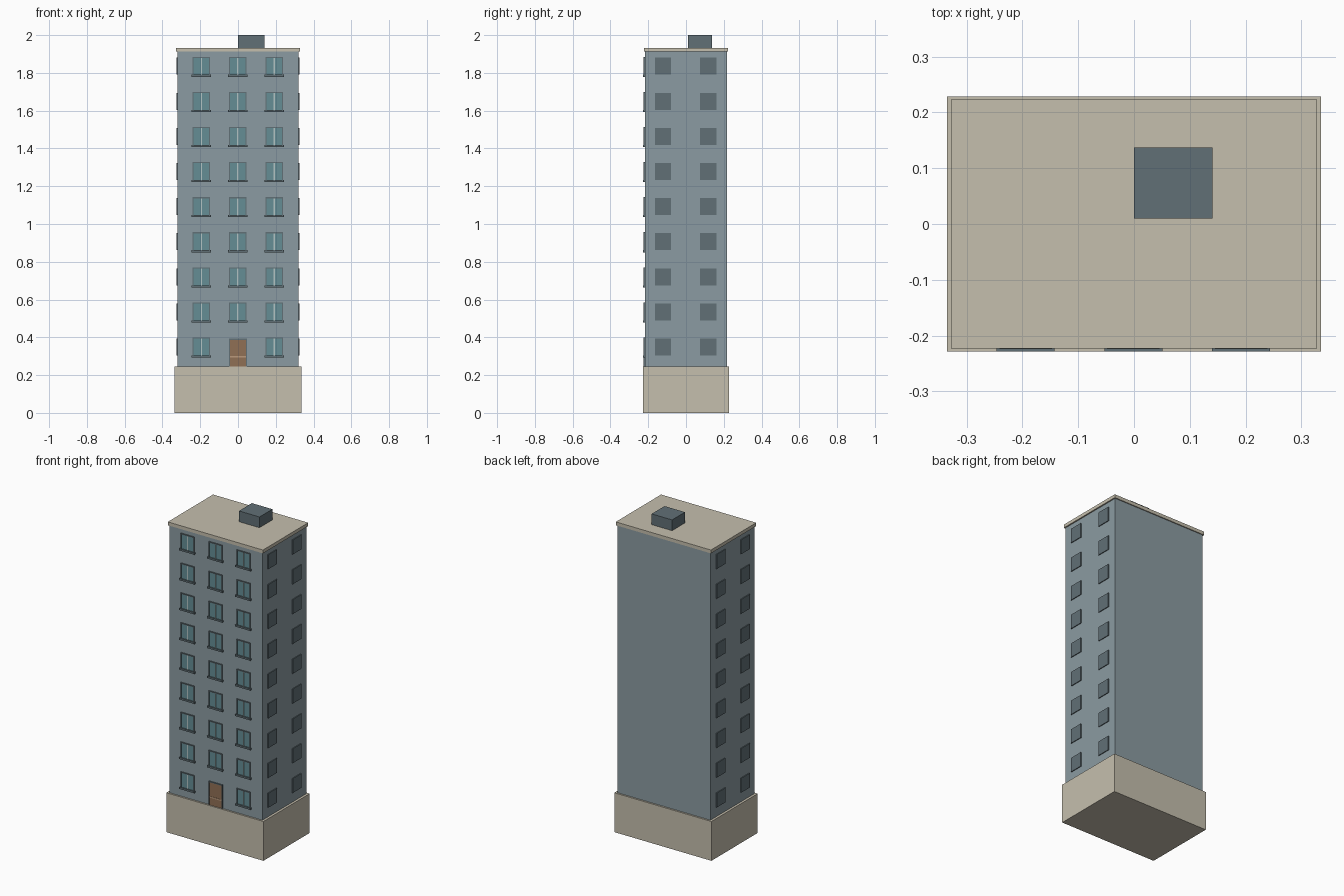
import bpy, bmesh
from mathutils import Matrix

if "Cube" in bpy.data.objects:
    bpy.data.objects.remove(bpy.data.objects["Cube"])


def material(name, rgb):
    m = bpy.data.materials.new(name)
    m.diffuse_color = (*rgb, 1)
    m.use_nodes = True
    m.node_tree.nodes["Principled BSDF"].inputs["Base Color"].default_value = m.diffuse_color
    return m


WALL = material("blue_grey", (0.26, 0.33, 0.36))
DARK = material("dark_grey", (0.12, 0.16, 0.18))
STONE = material("cream_stone", (0.56, 0.52, 0.42))
GLASS = material("teal_glass", (0.13, 0.27, 0.30))
WOOD = material("brown_wood", (0.28, 0.16, 0.09))
TRIM = material("light_trim", (0.45, 0.55, 0.55))
RAIL = material("light_wood", (0.50, 0.32, 0.20))


def boxes(name, spans, mat):
    """One object made of boxes, each given as (x0, x1, y0, y1, z0, z1)."""
    bm = bmesh.new()
    for x0, x1, y0, y1, z0, z1 in spans:
        centre = Matrix.Translation(((x0 + x1) / 2, (y0 + y1) / 2, (z0 + z1) / 2))
        size = Matrix.Diagonal((x1 - x0, y1 - y0, z1 - z0, 1))
        bmesh.ops.create_cube(bm, size=1, matrix=centre @ size)
    mesh = bpy.data.meshes.new(name)
    bm.to_mesh(mesh)
    bm.free()
    mesh.materials.append(mat)
    obj = bpy.data.objects.new(name, mesh)
    bpy.context.collection.objects.link(obj)
    return obj


# Main masses
W, D = 0.32, 0.217
boxes("plinth", [(-0.335, 0.335, -0.228, 0.228, 0, 0.245)], STONE)
boxes("tower", [(-W, W, -D, D, 0.245, 1.912)], WALL)
boxes("roof_slab", [(-0.328, 0.328, -0.223, 0.223, 1.912, 1.933)], STONE)
boxes("roof_hut", [(0, 0.141, 0.01, 0.137, 1.933, 2.0)], DARK)

# Front windows: frame ring, recessed glass, centre mullion and sill
FLOORS, PITCH, FIRST = 9, 0.1858, 0.349
frames, glass, mullions, sills, sides = [], [], [], [], []
for floor in range(FLOORS):
    z = FIRST + floor * PITCH
    b, t = z - 0.048, z + 0.05
    for cx in (-0.194, -0.001, 0.192):
        if floor == 0 and abs(cx) < 0.1:
            continue  # door goes here
        l, r, f = cx - 0.047, cx + 0.047, 0.006
        frames += [(l, l + f, -0.224, -D, b, t), (r - f, r, -0.224, -D, b, t),
                   (l + f, r - f, -0.224, -D, t - f, t)]
        glass.append((l + f, r - f, -0.220, -D, b, t - f))
        mullions.append((cx - 0.003, cx + 0.003, -0.222, -D, b, t - f))
        sills.append((cx - 0.052, cx + 0.052, -0.228, -D, b - 0.008, b + 0.003))
    # Side windows: plain dark panels on both side walls
    for y in (-0.122, 0.118):
        for s in (-1, 1):
            x0, x1 = sorted((s * W, s * (W + 0.005)))
            sides.append((x0, x1, y - 0.043, y + 0.043, z - 0.045, z + 0.045))

boxes("window_frames", frames, DARK)
boxes("window_glass", glass, GLASS)
boxes("window_mullions", mullions, TRIM)
boxes("window_sills", sills, DARK)
boxes("side_windows", sides, DARK)

# Door with frame and cross rail
boxes("door", [(-0.042, 0.042, -0.221, -D, 0.245, 0.387)], WOOD)
boxes("door_frame", [(-0.047, -0.042, -0.224, -D, 0.245, 0.393),
                     (0.042, 0.047, -0.224, -D, 0.245, 0.393),
                     (-0.042, 0.042, -0.224, -D, 0.387, 0.393)], DARK)
boxes("door_rail", [(-0.042, 0.042, -0.223, -D, 0.292, 0.3)], RAIL)
